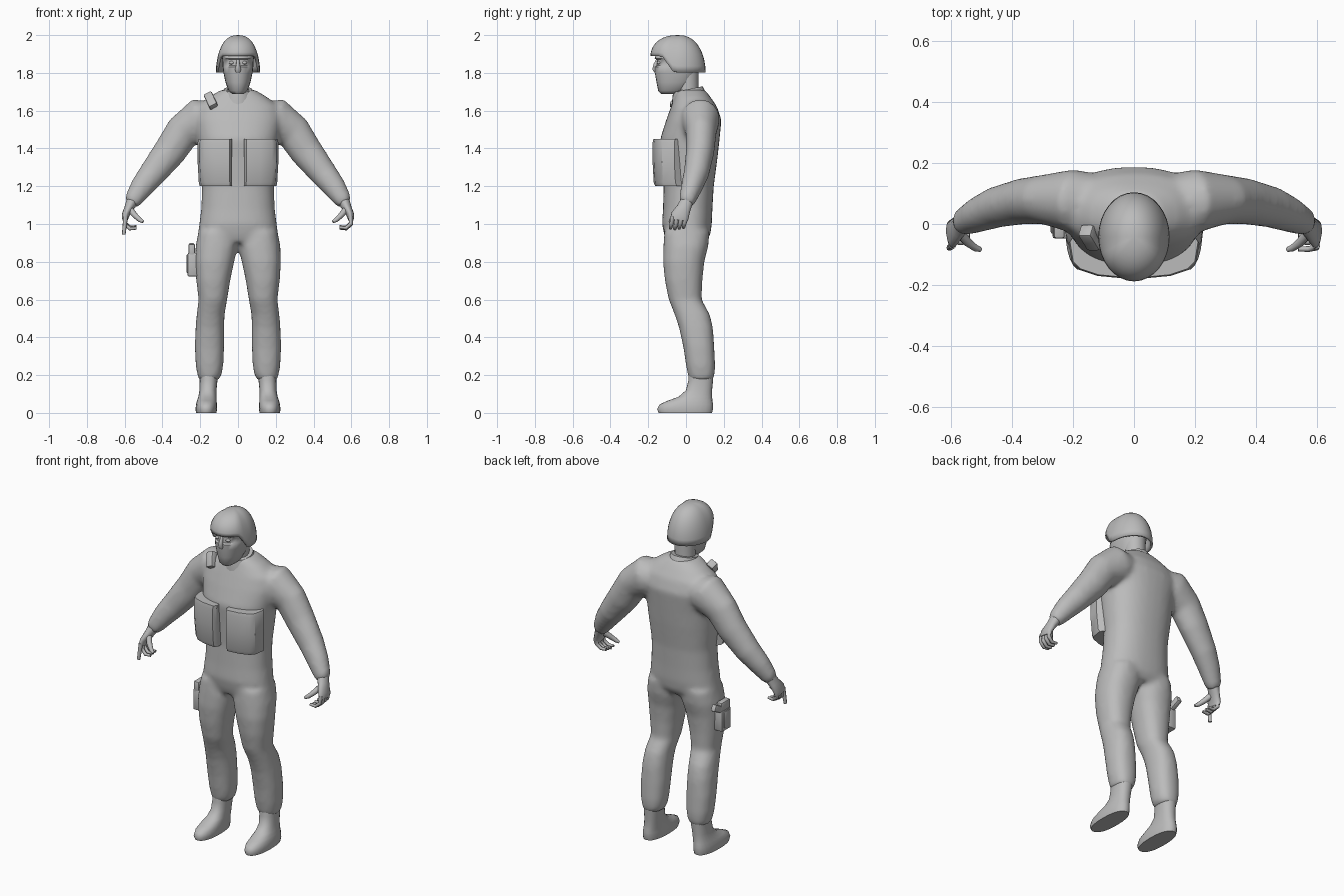
import bpy, bmesh, math
from mathutils import Vector, Matrix

grey = bpy.data.materials.new("plain_grey")
grey.diffuse_color = (0.5, 0.5, 0.5, 1)


def finish(name, bm, angle=40):
    """Turn a bmesh into a named, smooth shaded object."""
    bmesh.ops.recalc_face_normals(bm, faces=bm.faces)
    me = bpy.data.meshes.new(name)
    bm.to_mesh(me)
    bm.free()
    me.materials.append(grey)
    ob = bpy.data.objects.new(name, me)
    bpy.context.collection.objects.link(ob)
    bpy.ops.object.select_all(action='DESELECT')
    ob.select_set(True)
    bpy.context.view_layer.objects.active = ob
    bpy.ops.object.shade_smooth_by_angle(angle=math.radians(angle))
    return ob


def skin(bm, rings):
    """Bridge rings of points and cap both ends."""
    vs = [[bm.verts.new(p) for p in r] for r in rings]
    n = len(vs[0])
    for a, b in zip(vs, vs[1:]):
        for i in range(n):
            bm.faces.new((a[i], a[(i + 1) % n], b[(i + 1) % n], b[i]))
    bm.faces.new(vs[0][::-1])
    bm.faces.new(vs[-1])


def stack(bm, rows, n=24, power=2.3, side=1):
    """Horizontal sections: (z, centre x, half width, front y, back y)."""
    def sp(c):
        return math.copysign(abs(c) ** (2 / power), c)
    angles = [2 * math.pi * i / n for i in range(n)]
    skin(bm, [[Vector((side * (cx + rx * sp(math.cos(a))),
                       (y0 + y1) / 2 + (y1 - y0) / 2 * sp(math.sin(a)), z))
               for a in angles] for z, cx, rx, y0, y1 in rows])


def tube(bm, pts, n=16, side=1):
    """Sections square to a path: (x, y, z, radius across, radius in y)."""
    rings = []
    for i, (x, y, z, ra, ry) in enumerate(pts):
        t = (Vector(pts[min(i + 1, len(pts) - 1)][:3]) - Vector(pts[max(i - 1, 0)][:3])).normalized()
        v = (Vector((0, 1, 0)) - t * t.y).normalized()
        u = v.cross(t)
        ring = []
        for k in range(n):
            a = 2 * math.pi * k / n
            p = Vector((x, y, z)) + u * ra * math.cos(a) + v * ry * math.sin(a)
            ring.append(Vector((p.x * side, p.y, p.z)))
        rings.append(ring)
    skin(bm, rings)


def block(bm, centre, size, rot=Matrix(), bevel=0.008):
    """Box with softened edges."""
    part = bmesh.new()
    bmesh.ops.create_cube(part, size=1, matrix=Matrix.Translation(centre) @ rot @ Matrix.Diagonal((*size, 1)))
    bmesh.ops.bevel(part, geom=part.edges[:], offset=bevel, segments=2, affect='EDGES', profile=0.5)
    me = bpy.data.meshes.new("tmp")
    part.to_mesh(me)
    part.free()
    bm.from_mesh(me)
    bpy.data.meshes.remove(me)


# Clothed body: torso, trouser legs and sleeves fused together
bm = bmesh.new()
stack(bm, [(0.90, 0, 0.18, -0.10, 0.10), (0.94, 0, 0.213, -0.115, 0.128), (1.0, 0, 0.205, -0.127, 0.137),
           (1.08, 0, 0.195, -0.122, 0.14), (1.2, 0, 0.19, -0.118, 0.147), (1.35, 0, 0.205, -0.128, 0.167),
           (1.45, 0, 0.215, -0.137, 0.178), (1.55, 0, 0.235, -0.105, 0.188), (1.62, 0, 0.22, -0.08, 0.165),
           (1.675, 0, 0.15, -0.06, 0.128), (1.71, 0, 0.09, -0.05, 0.10)], n=32)
leg = [(0.96, 0.11, 0.10, -0.115, 0.125), (0.88, 0.113, 0.112, -0.12, 0.118), (0.8, 0.124, 0.104, -0.122, 0.097),
       (0.7, 0.131, 0.09, -0.112, 0.087), (0.6, 0.133, 0.076, -0.092, 0.083), (0.52, 0.145, 0.074, -0.06, 0.127),
       (0.45, 0.149, 0.076, -0.037, 0.143), (0.35, 0.151, 0.078, -0.015, 0.15), (0.25, 0.151, 0.073, 0.0, 0.155),
       (0.2, 0.151, 0.064, 0.01, 0.152), (0.17, 0.155, 0.05, 0.02, 0.142)]
arm = [(0.10, 0.07, 1.56, 0.08, 0.09), (0.20, 0.075, 1.555, 0.115, 0.105), (0.295, 0.08, 1.485, 0.095, 0.082),
       (0.36, 0.075, 1.385, 0.088, 0.076), (0.45, 0.055, 1.27, 0.074, 0.068), (0.51, 0.03, 1.195, 0.063, 0.058),
       (0.553, 0.008, 1.13, 0.049, 0.046), (0.567, 0.0, 1.105, 0.036, 0.038)]
for s in (1, -1):
    stack(bm, leg, side=s)
    tube(bm, arm, side=s)
body = finish("clothed_body", bm)
m = body.modifiers.new("fuse", 'REMESH')
m.mode = 'VOXEL'
m.voxel_size = 0.013
m.use_smooth_shade = True
m = body.modifiers.new("soften", 'SMOOTH')
m.factor = 0.5
m.iterations = 8

# Boots
for s, side in ((1, "left"), (-1, "right")):
    bm = bmesh.new()
    stack(bm, [(0.0, 0.168, 0.054, -0.145, 0.138), (0.02, 0.168, 0.057, -0.153, 0.143),
               (0.045, 0.167, 0.055, -0.14, 0.143), (0.065, 0.165, 0.052, -0.095, 0.14),
               (0.085, 0.162, 0.048, -0.04, 0.138), (0.12, 0.159, 0.045, 0.0, 0.138),
               (0.17, 0.156, 0.047, 0.012, 0.143), (0.21, 0.154, 0.05, 0.015, 0.145)], side=s)
    finish(side + "_boot", bm, 50)

    # Hands: palm, curled fingers and thumb; the right index finger points down
    bm = bmesh.new()
    tube(bm, [(0.56, 0.004, 1.12, 0.032, 0.034), (0.577, -0.012, 1.085, 0.025, 0.038),
              (0.596, -0.032, 1.045, 0.02, 0.048), (0.598, -0.036, 1.02, 0.014, 0.045)], side=s)
    for i in range(4):
        y = -0.07 + i * 0.023
        d = 0.004 * abs(i - 1)
        if s < 0 and i == 0:
            path = [(0.595, y, 1.04), (0.60, y - 0.005, 0.99), (0.605, y - 0.008, 0.945)]
        else:
            path = [(0.597, y, 1.04), (0.598, y - 0.006, 0.998 + d),
                    (0.572, y - 0.012, 0.975 + d), (0.538, y - 0.012, 0.978 + d)]
        tube(bm, [(*p, 0.0125 - 0.0015 * k, 0.0125 - 0.0015 * k) for k, p in enumerate(path)], 8, s)
    tube(bm, [(0.575, -0.025, 1.08, 0.018, 0.018), (0.545, -0.06, 1.045, 0.015, 0.015),
              (0.52, -0.078, 1.022, 0.012, 0.012), (0.502, -0.084, 1.012, 0.008, 0.008)], 8, s)
    finish(side + "_hand", bm, 60)

    # Chest pouches wrapping round the ribs
    bm = bmesh.new()
    outline = [(0.035, -0.08), (0.032, -0.155), (0.045, -0.175), (0.12, -0.168), (0.18, -0.148),
               (0.203, -0.125), (0.214, -0.06), (0.17, 0.0)]
    skin(bm, [[Vector((s * x * w, y + dy, z)) for x, y in outline]
              for z, w, dy in ((1.2, 0.95, 0.012), (1.22, 0.97, 0.004), (1.33, 1, -0.002), (1.43, 1, -0.002), (1.45, 0.98, 0.002))])
    finish(side + "_chest_pouch", bm, 35)

# Neck and collar
bm = bmesh.new()
stack(bm, [(1.62, 0, 0.06, -0.045, 0.07), (1.70, 0, 0.056, -0.05, 0.066), (1.84, 0, 0.06, -0.06, 0.066)], power=2)
finish("neck", bm)
bm = bmesh.new()
stack(bm, [(1.65, 0, 0.10, -0.075, 0.115), (1.69, 0, 0.083, -0.072, 0.10), (1.715, 0, 0.075, -0.068, 0.088)], power=2)
for v in bm.verts:
    v.co.z += 0.2 * (v.co.y - 0.02)
finish("collar", bm)

# Masked head with a recessed eye slot
bm = bmesh.new()
stack(bm, [(1.688, 0, 0.03, -0.13, -0.04), (1.705, 0, 0.05, -0.147, 0.0), (1.75, 0, 0.066, -0.156, 0.04),
           (1.80, 0, 0.077, -0.165, 0.06), (1.832, 0, 0.081, -0.167, 0.065), (1.838, 0, 0.081, -0.155, 0.066),
           (1.87, 0, 0.083, -0.153, 0.068), (1.876, 0, 0.084, -0.166, 0.068), (1.91, 0, 0.085, -0.155, 0.068),
           (1.96, 0, 0.065, -0.11, 0.04)], power=2.2)
finish("masked_head", bm, 45)
bm = bmesh.new()
tube(bm, [(0, -0.148, 1.873, 0.008, 0.008), (0, -0.16, 1.845, 0.010, 0.012), (0, -0.167, 1.818, 0.016, 0.012),
          (0, -0.158, 1.80, 0.012, 0.006)], 10)
finish("nose", bm, 60)
bm = bmesh.new()
for s in (1, -1):
    bmesh.ops.create_uvsphere(bm, u_segments=12, v_segments=8, radius=0.012,
                              matrix=Matrix.Translation((s * 0.033, -0.142, 1.854)) @ Matrix.Diagonal((1.3, 1, 0.75, 1)))
finish("eyes", bm, 60)

# Helmet: dome whose rim is high over the brow and low round the ears and nape
bm = bmesh.new()
N, R = 32, 9
rows = []
for j in range(R):
    e = j / R * math.pi / 2
    row = []
    for i in range(N):
        a = 2 * math.pi * i / N
        f = max(0, min(1, (-math.sin(a) - 0.1) / 0.55))
        rim = 1.802 + 0.088 * f * f * (3 - 2 * f)
        r = math.cos(e) ** 0.85
        row.append(bm.verts.new((0.117 * r * math.cos(a), -0.042 + 0.146 * r * math.sin(a),
                                 rim + (2.0 - rim) * math.sin(e))))
    rows.append(row)
top = bm.verts.new((0, -0.042, 2.0))
for j in range(R - 1):
    for i in range(N):
        k = (i + 1) % N
        bm.faces.new((rows[j][i], rows[j][k], rows[j + 1][k], rows[j + 1][i]))
for i in range(N):
    bm.faces.new((rows[-1][i], rows[-1][(i + 1) % N], top))
helmet = finish("helmet", bm, 50)
m = helmet.modifiers.new("shell", 'SOLIDIFY')
m.thickness = 0.012
m.offset = -1

# Shoulder radio lying on the slope of the chest
bm = bmesh.new()
tilt = Matrix.Rotation(math.radians(-25), 4, 'Y') @ Matrix.Rotation(math.radians(-35), 4, 'X')
block(bm, (-0.143, -0.045, 1.652), (0.047, 0.045, 0.09), tilt)
finish("shoulder_radio", bm)

# Thigh holster with pistol grip
bm = bmesh.new()
block(bm, (-0.238, -0.005, 0.785), (0.058, 0.085, 0.125))
block(bm, (-0.258, -0.005, 0.79), (0.03, 0.055, 0.10))
finish("holster", bm)
bm = bmesh.new()
block(bm, (-0.245, -0.005, 0.86), (0.036, 0.085, 0.07))
block(bm, (-0.245, 0.05, 0.865), (0.03, 0.09, 0.04), Matrix.Rotation(math.radians(25), 4, 'X'))
finish("pistol_grip", bm)
